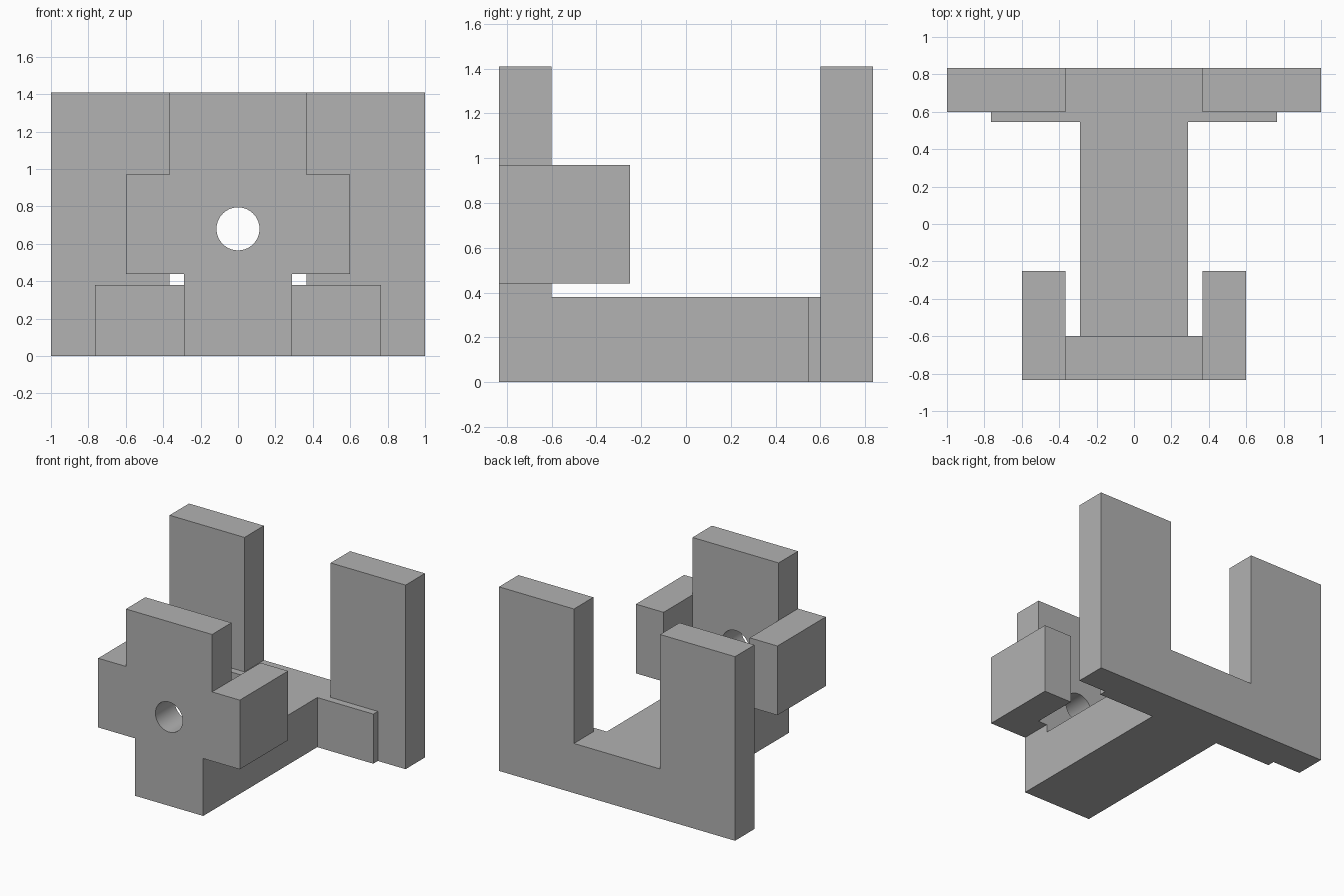
import bpy
import bmesh
import math
from mathutils import Vector

cube = bpy.data.objects.get("Cube")
if cube:
    bpy.data.objects.remove(cube, do_unlink=True)

grey = bpy.data.materials.new("plain grey")
grey.use_nodes = True
color = (0.445, 0.445, 0.445, 1)
grey.diffuse_color = color
grey.node_tree.nodes["Principled BSDF"].inputs["Base Color"].default_value = color

HEIGHT, BEAM_TOP = 1.41, 0.38
BACK, INNER = 0.835, 0.6
SLOT, STEM, ARM = 0.365, 0.29, 0.6
ARM_LOW, ARM_HIGH = 0.44, 0.97


def mirrored(half):
    """Close a right-hand half outline with its mirror image across x = 0."""
    return half + [(-x, v) for x, v in reversed(half)]


def prism(name, outline, axis, start, end):
    """Extrude an outline (x with z, or x with y) along the y or z axis."""
    bm = bmesh.new()
    place = (lambda u, v: (u, start, v)) if axis == "y" else (lambda u, v: (u, v, start))
    face = bm.faces.new([bm.verts.new(place(u, v)) for u, v in outline])
    moved = bmesh.ops.extrude_face_region(bm, geom=[face])["geom"]
    step = Vector((0, end - start, 0) if axis == "y" else (0, 0, end - start))
    bmesh.ops.translate(bm, vec=step, verts=[g for g in moved if isinstance(g, bmesh.types.BMVert)])
    bmesh.ops.recalc_face_normals(bm, faces=bm.faces)
    mesh = bpy.data.meshes.new(name)
    bm.to_mesh(mesh)
    bm.free()
    mesh.materials.append(grey)
    obj = bpy.data.objects.new(name, mesh)
    bpy.context.collection.objects.link(obj)
    return obj


# Back plate with an open slot between two uprights
prism("back_plate", mirrored([(1, 0), (1, HEIGHT), (SLOT, HEIGHT), (SLOT, BEAM_TOP)]),
      "y", INNER, BACK)

# Base beam widening into a thin ledge against the back plate
prism("base_beam", mirrored([(STEM, -INNER), (STEM, 0.545), (0.765, 0.545), (0.765, INNER)]),
      "z", 0, BEAM_TOP)

# Cross-shaped front plate
front = prism("front_plate", mirrored([(STEM, 0), (STEM, ARM_LOW), (ARM, ARM_LOW),
                                       (ARM, ARM_HIGH), (SLOT, ARM_HIGH), (SLOT, HEIGHT)]),
              "y", -BACK, -INNER)

# Arms reaching back from the front plate
for side, name in ((1, "left_arm"), (-1, "right_arm")):
    prism(name, [(side * SLOT, ARM_LOW), (side * ARM, ARM_LOW),
                 (side * ARM, ARM_HIGH), (side * SLOT, ARM_HIGH)], "y", -INNER, -0.25)

# Round hole through the front plate
bpy.ops.mesh.primitive_cylinder_add(vertices=64, radius=0.115, depth=1,
                                    location=(0, -0.72, 0.68), rotation=(math.pi / 2, 0, 0))
cutter = bpy.context.object
cutter.name = "hole_cutter"
cutter.hide_render = True
cutter.data.materials.append(grey)
cut = front.modifiers.new("hole", "BOOLEAN")
cut.operation, cut.solver, cut.object = "DIFFERENCE", "EXACT", cutter
bpy.ops.object.select_all(action="DESELECT")
front.select_set(True)
bpy.context.view_layer.objects.active = front
bpy.ops.object.modifier_apply(modifier=cut.name)
bpy.data.objects.remove(cutter, do_unlink=True)
bpy.ops.object.shade_smooth_by_angle(angle=math.radians(30))
